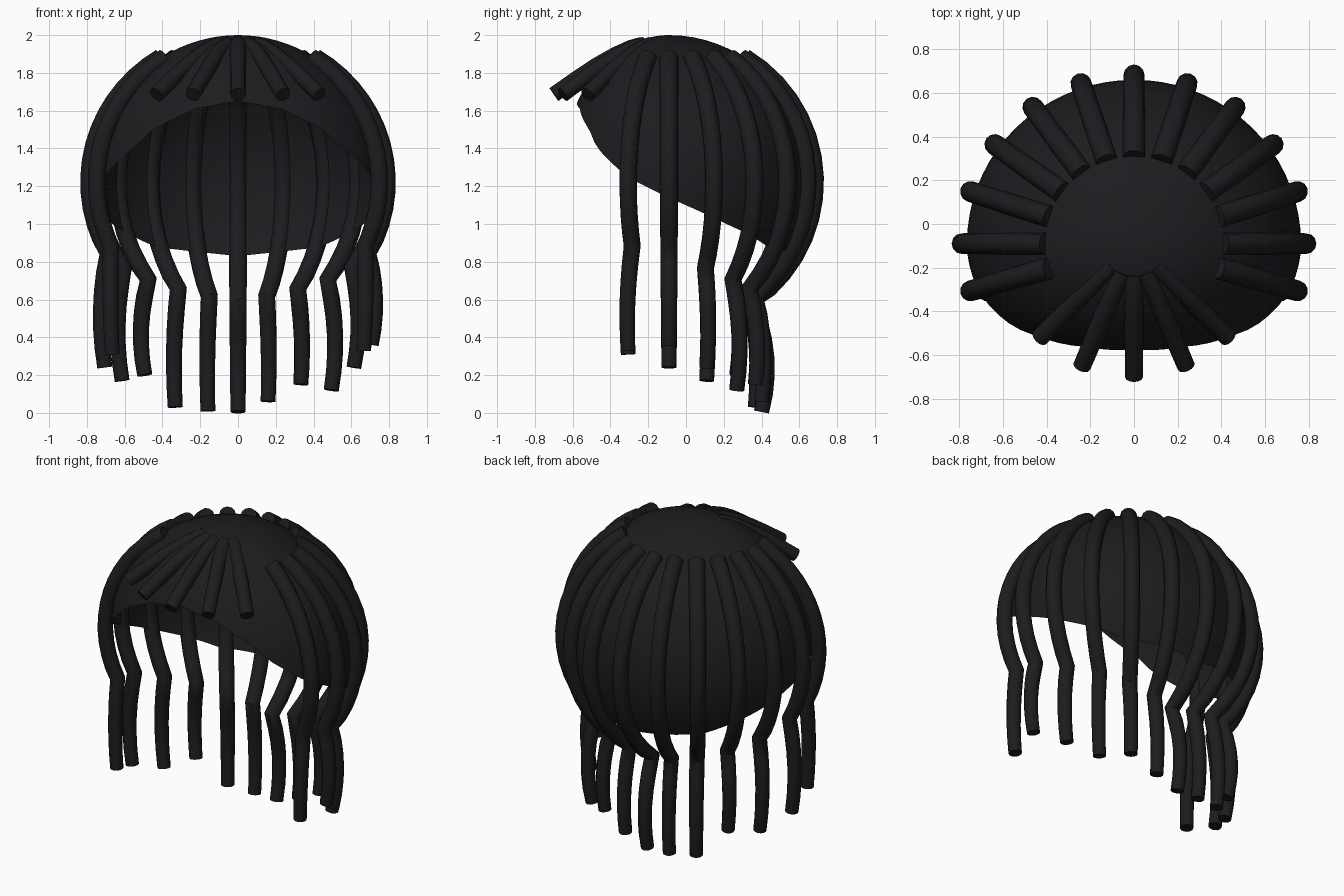
import bpy, bmesh
from math import sin, cos, acos, radians, pi

if "Cube" in bpy.data.objects:
    bpy.data.objects.remove(bpy.data.objects["Cube"])

CX, CY, CZ = 0.0, -0.09, 1.22      # centre of the skull shape
RX, RBACK, RFRONT, RZ = 0.765, 0.75, 0.58, 0.78

mat = bpy.data.materials.new("black_hair")
mat.diffuse_color = (0.012, 0.011, 0.013, 1)
mat.use_nodes = True
mat.node_tree.nodes["Principled BSDF"].inputs["Base Color"].default_value = mat.diffuse_color


def lerp_table(table, v):
    for (a, p), (b, q) in zip(table, table[1:]):
        if v <= b:
            return p + (q - p) * (v - a) / (b - a)
    return table[-1][1]


def add_mesh(name, mesh):
    ob = bpy.data.objects.new(name, mesh)
    bpy.context.collection.objects.link(ob)
    mesh.materials.clear()
    mesh.materials.append(mat)
    bpy.ops.object.select_all(action='DESELECT')
    ob.select_set(True)
    bpy.context.view_layer.objects.active = ob
    bpy.ops.object.shade_smooth_by_angle(angle=radians(50))
    return ob


# Scalp cap: open dome whose rim drops from the forehead to the nape
RIM = [(-90, 56.5), (-70, 60), (-51, 69), (-43, 76), (-22, 88),
       (0, 96), (24, 106), (51, 116), (90, 120)]


def build_cap(seg=72, rings=24):
    bm = bmesh.new()
    pole = bm.verts.new((CX, CY, CZ + RZ))
    cols = []
    for i in range(seg):
        a = -pi / 2 + 2 * pi * i / seg
        elev = -90 + 360 * i / seg
        rim = radians(lerp_table(RIM, elev if elev <= 90 else 180 - elev))
        ry = RBACK if sin(a) > 0 else RFRONT
        cols.append([bm.verts.new((CX + RX * cos(a) * sin(rim * j / rings),
                                   CY + ry * sin(a) * sin(rim * j / rings),
                                   CZ + RZ * cos(rim * j / rings)))
                     for j in range(1, rings + 1)])
    for i in range(seg):
        p, q = cols[i], cols[(i + 1) % seg]
        bm.faces.new((pole, p[0], q[0]))
        for j in range(rings - 1):
            bm.faces.new((p[j], p[j + 1], q[j + 1], q[j]))
    mesh = bpy.data.meshes.new("scalp_cap")
    bm.to_mesh(mesh)
    bm.free()
    add_mesh("scalp_cap", mesh)


# Tube along a path of (x, y, z, radius)
def tube(name, pts):
    cu = bpy.data.curves.new(name, 'CURVE')
    cu.dimensions = '3D'
    cu.bevel_depth = 1.0
    cu.bevel_resolution = 4
    cu.use_fill_caps = True
    sp = cu.splines.new('POLY')
    sp.points.add(len(pts) - 1)
    for p, (x, y, z, r) in zip(sp.points, pts):
        p.co = (x, y, z, 1)
        p.radius = r
    tmp = bpy.data.objects.new(name + "_path", cu)
    bpy.context.collection.objects.link(tmp)
    dg = bpy.context.evaluated_depsgraph_get()
    mesh = bpy.data.meshes.new_from_object(tmp.evaluated_get(dg))
    bpy.data.objects.remove(tmp)
    add_mesh(name, mesh)


# Long lock: follows the dome, kinks inward, then hangs down
def long_lock(name, deg, side, kink_z, mid_r, end_r, end_z):
    a = radians(deg)
    ry = RBACK if deg >= 0 else 0.68
    ux, uy = side * cos(a), sin(a)
    t0, t1 = radians(31), acos((kink_z - CZ) / RZ)
    pts = []
    n = 14
    for i in range(n + 1):
        t = t0 + (t1 - t0) * i / n
        s = 1.03 * sin(t)
        pts.append((CX + ux * RX * s, CY + uy * ry * s,
                    CZ + RZ * cos(t) - 0.01 * cos(t), 0.05 - 0.004 * i / n))
    x0, y0 = pts[-1][0], pts[-1][1]
    x2, y2 = CX + ux * end_r, CY + uy * end_r
    xm, ym = CX + ux * mid_r, CY + uy * mid_r
    xc, yc = 2 * xm - (x0 + x2) / 2, 2 * ym - (y0 + y2) / 2
    for i in range(1, 7):
        t = i / 6
        w0, w1, w2 = (1 - t) ** 2, 2 * t * (1 - t), t * t
        pts.append((w0 * x0 + w1 * xc + w2 * x2, w0 * y0 + w1 * yc + w2 * y2,
                    kink_z + (end_z - kink_z) * t, 0.046 - 0.006 * t))
    tube(name, pts)


# angle, kink height, hang radius (middle, end), tip height (right, left)
LOCKS = [(-18, 0.88, 0.71, 0.70, 0.33, 0.31),
         (0, 0.84, 0.725, 0.705, 0.36, 0.24),
         (18, 0.76, 0.67, 0.645, 0.24, 0.17),
         (36, 0.70, 0.635, 0.61, 0.12, 0.20),
         (54, 0.65, 0.575, 0.565, 0.15, 0.03),
         (72, 0.61, 0.525, 0.515, 0.06, 0.01),
         (90, 0.58, 0.515, 0.49, 0.005, None)]

build_cap()
for k, (deg, kz, mr, er, zr, zl) in enumerate(LOCKS):
    long_lock(f"long_lock_right_{k}" if zl else "long_lock_back", deg, 1, kz, mr, er, zr)
    if zl:
        long_lock(f"long_lock_left_{k}", deg, -1, kz, mr, er, zl)

# Short fringe locks fanning out over the forehead
for k, deg in enumerate((-45, -23, 0, 23, 45)):
    a = radians(deg)
    path = [(0.14, 1.945), (0.20, 1.93), (0.28, 1.895), (0.38, 1.84),
            (0.48, 1.775), (0.61, 1.685)]
    tube(f"fringe_lock_{k}", [(CX + r * sin(a), CY - r * cos(a), z, 0.046 - 0.001 * i)
                              for i, (r, z) in enumerate(path)])
